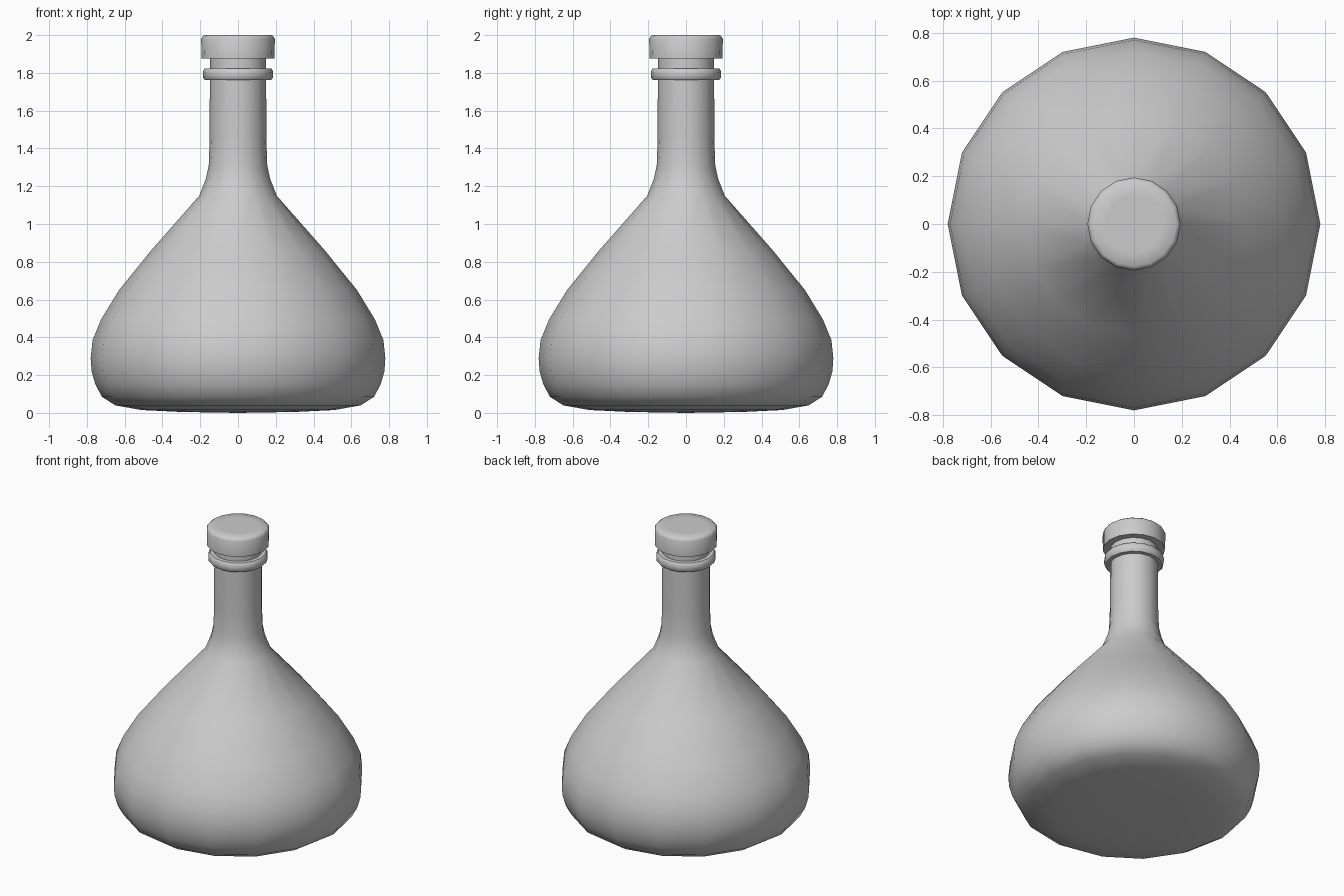
import bpy, bmesh, math

SIDES = 16

old = bpy.data.objects.get("Cube")
if old:
    bpy.data.objects.remove(old, do_unlink=True)

grey = bpy.data.materials.new("light grey")
grey.use_nodes = True
colour = (0.6, 0.6, 0.6, 1)
grey.diffuse_color = colour
grey.node_tree.nodes["Principled BSDF"].inputs["Base Color"].default_value = colour


def lathe(name, profile, closed=False, angle=50):
    """Spin a radius/height profile around the z axis."""
    bm = bmesh.new()
    verts = [bm.verts.new((r, 0, z)) for r, z in profile]
    edges = [bm.edges.new(pair) for pair in zip(verts, verts[1:])]
    if closed:
        edges.append(bm.edges.new((verts[-1], verts[0])))
    bmesh.ops.spin(bm, geom=verts + edges, cent=(0, 0, 0), axis=(0, 0, 1),
                   angle=math.tau, steps=SIDES, use_duplicate=False)
    bmesh.ops.remove_doubles(bm, verts=bm.verts, dist=0.0005)
    bmesh.ops.recalc_face_normals(bm, faces=bm.faces)
    mesh = bpy.data.meshes.new(name)
    bm.to_mesh(mesh)
    bm.free()
    mesh.materials.append(grey)
    obj = bpy.data.objects.new(name, mesh)
    bpy.context.collection.objects.link(obj)
    bpy.ops.object.select_all(action='DESELECT')
    obj.select_set(True)
    bpy.context.view_layer.objects.active = obj
    bpy.ops.object.shade_smooth_by_angle(angle=math.radians(angle))
    return obj


# Wide rounded belly rising into a slim neck
lathe("flask_body", [
    (0, 0), (0.3, 0.005), (0.51, 0.015), (0.65, 0.04), (0.72, 0.085),
    (0.755, 0.15), (0.775, 0.22), (0.78, 0.29), (0.77, 0.385),
    (0.725, 0.495), (0.63, 0.65), (0.46, 0.86), (0.205, 1.15),
    (0.17, 1.24), (0.155, 1.31), (0.15, 1.45), (0.15, 1.6),
    (0.148, 1.88), (0, 1.88)])

# Rounded collar around the neck
lathe("neck_ring", [
    (0.14, 1.762), (0.175, 1.762), (0.184, 1.773), (0.186, 1.793),
    (0.184, 1.813), (0.175, 1.824), (0.14, 1.824)], closed=True)

# Chamfered stopper
lathe("stopper", [
    (0, 1.875), (0.193, 1.875), (0.195, 1.98), (0.189, 1.991),
    (0.178, 2), (0.12, 2), (0, 2)])
